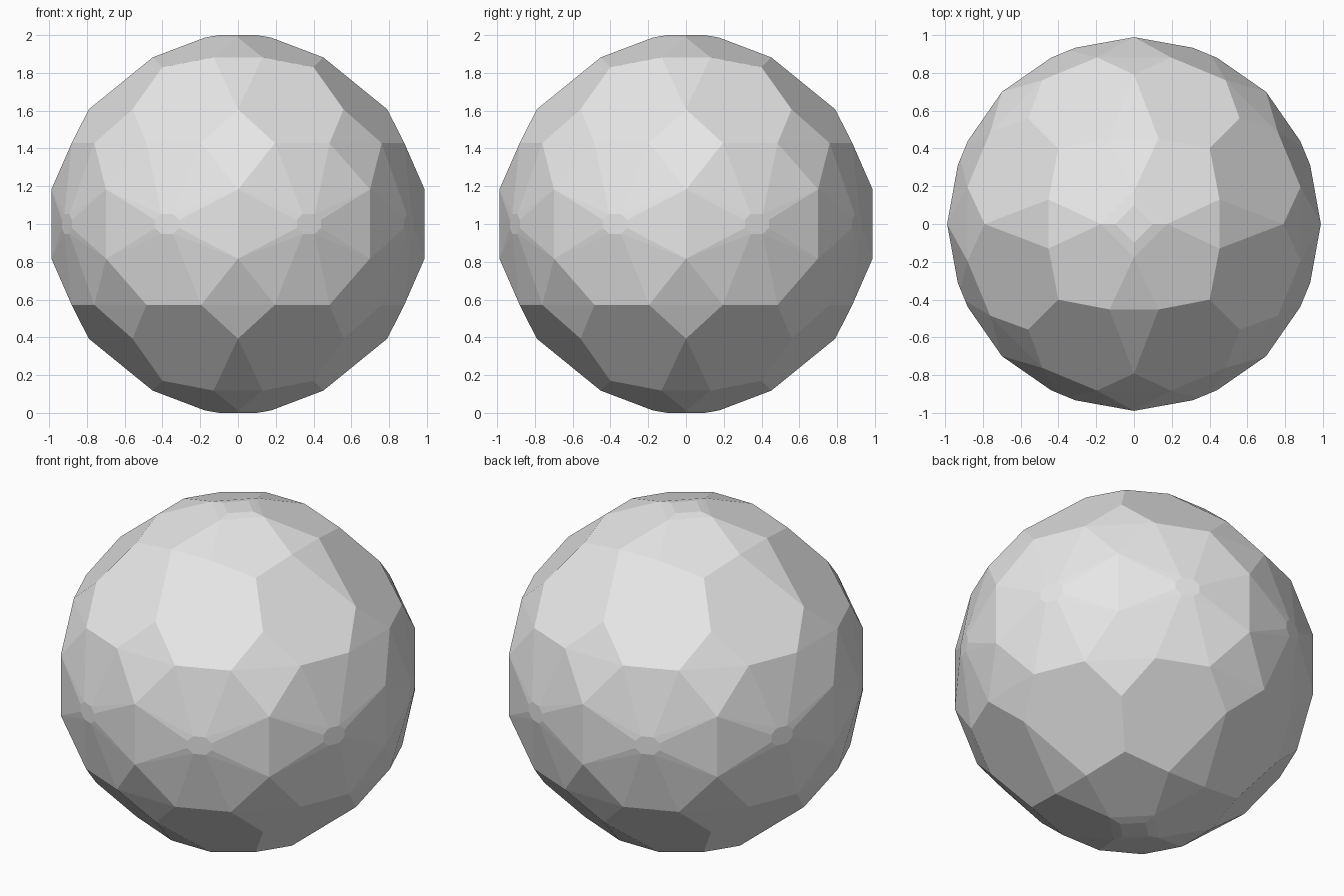
import bpy, bmesh
from math import sin, cos, radians, pi

cube = bpy.data.objects.get("Cube")
if cube:
    bpy.data.objects.remove(cube, do_unlink=True)

stone = bpy.data.materials.new("light_grey")
stone.use_nodes = True
grey = (0.8, 0.8, 0.8, 1)
stone.diffuse_color = grey
stone.node_tree.nodes["Principled BSDF"].inputs["Base Color"].default_value = grey

points = []


def ring(radius, height, count, *offsets):
    """Corners repeated around the vertical axis, above and below the middle."""
    for i in range(count):
        for offset in offsets:
            a = radians(offset) + 2 * pi * i / count
            for side in (1, -1):
                points.append((radius * cos(a), radius * sin(a), side * height))


# Girdle and shoulder corners, repeated eight times
ring(0.988, 0.183, 8, 0)
ring(0.902, 0.428, 8, 12.5, 32.5)
ring(0.79, 0.607, 8, 0)

# Crown corners, repeated four times, closing on a small square table
ring(0.566, 0.83, 4, 45)
ring(0.47, 0.882, 4, -16, 16)
ring(0.175, 0.987, 4, 0)
ring(0.1, 1.0, 4, 0)

# Small octagonal facets around the middle
for i in range(8):
    a = radians(22.5 + 45 * i)
    for t, z in ((0.069, 0.022), (0.034, 0.053)):
        for s in (1, -1):
            x = 0.98 * cos(a) - s * t * sin(a)
            y = 0.98 * sin(a) + s * t * cos(a)
            points += [(x, y, z), (x, y, -z)]

# Wrap the corners in flat facets and merge the coplanar triangles
bm = bmesh.new()
for x, y, z in points:
    bm.verts.new((x, y, z + 1))
bmesh.ops.convex_hull(bm, input=bm.verts[:])
bmesh.ops.dissolve_limit(bm, angle_limit=radians(3), verts=bm.verts[:], edges=bm.edges[:])
bmesh.ops.recalc_face_normals(bm, faces=bm.faces[:])

mesh = bpy.data.meshes.new("faceted_ball")
bm.to_mesh(mesh)
bm.free()
mesh.materials.append(stone)
ball = bpy.data.objects.new("faceted_ball", mesh)
bpy.context.collection.objects.link(ball)
